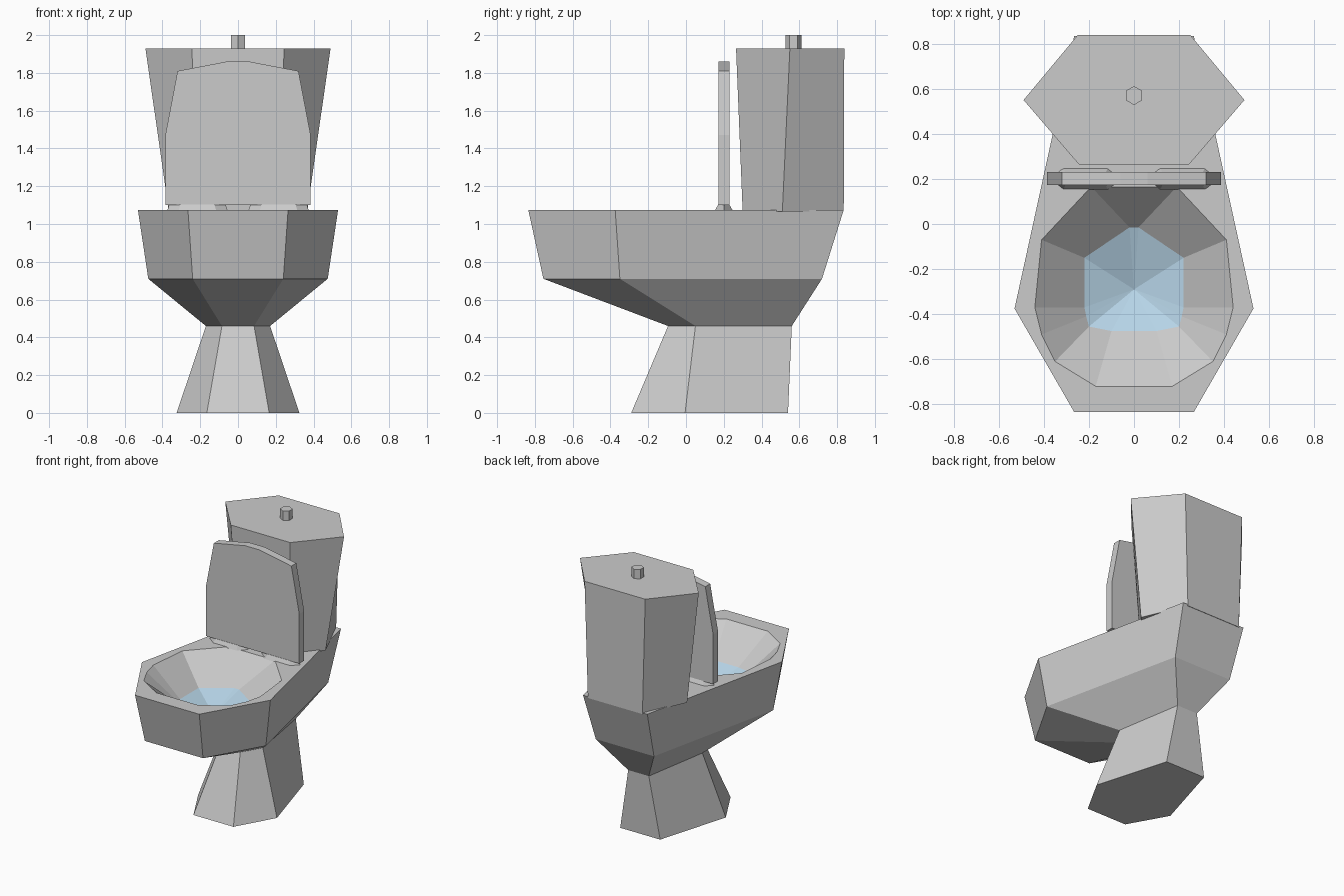
import bpy, bmesh

if "Cube" in bpy.data.objects:
    bpy.data.objects.remove(bpy.data.objects["Cube"])


def mirror_ring(half, z):
    """Right-hand points, front to back, mirrored into a closed ring at height z."""
    return [(x, y, z) for x, y in half] + [(-x, y, z) for x, y in reversed(half)]


def loft(bm, rings, cap_first=True, cap_last=True):
    """Join equal-sized rings with quads and return their vertex loops."""
    loops = [[bm.verts.new(p) for p in ring] for ring in rings]
    for a, b in zip(loops, loops[1:]):
        for i in range(len(a)):
            j = (i + 1) % len(a)
            bm.faces.new((a[i], a[j], b[j], b[i]))
    if cap_first:
        bm.faces.new(loops[0])
    if cap_last:
        bm.faces.new(loops[-1])
    return loops


def finish(bm, name, color=None, recalc=True):
    if recalc:
        bmesh.ops.recalc_face_normals(bm, faces=bm.faces[:])
    mesh = bpy.data.meshes.new(name)
    bm.to_mesh(mesh)
    bm.free()
    obj = bpy.data.objects.new(name, mesh)
    bpy.context.collection.objects.link(obj)
    if color:
        mat = bpy.data.materials.new(name)
        mat.diffuse_color = color
        mat.use_nodes = True
        mat.node_tree.nodes["Principled BSDF"].inputs["Base Color"].default_value = mat.diffuse_color
        mesh.materials.append(mat)
    return obj


def solid(name, rings):
    bm = bmesh.new()
    loft(bm, rings)
    return finish(bm, name)


# Bowl body: hexagonal pedestal and shell, hollowed by a faceted basin
RIM = 1.075
WATER = 0.88
rim_half = [(0.17, -0.72), (0.35, -0.61), (0.41, -0.49),
            (0.44, -0.37), (0.41, -0.07), (0.19, 0.165)]
water_half = [(0.10, -0.475), (0.20, -0.455), (0.212, -0.41),
              (0.22, -0.37), (0.22, -0.15), (0.02, -0.015)]
bm = bmesh.new()
outer = loft(bm, [
    mirror_ring([(0.165, -0.29), (0.325, -0.005), (0.165, 0.54)], 0),
    mirror_ring([(0.085, -0.095), (0.17, 0.05), (0.085, 0.56)], 0.46),
    mirror_ring([(0.24, -0.755), (0.475, -0.35), (0.24, 0.72)], 0.71),
    mirror_ring([(0.265, -0.835), (0.53, -0.375), (0.265, 0.835)], RIM),
], cap_last=False)
basin = loft(bm, [mirror_ring(rim_half, RIM), mirror_ring(water_half, WATER)],
             cap_first=False, cap_last=False)
rim_edges = [bm.edges.get((loop[i - 1], loop[i]))
             for loop in (outer[-1], basin[0]) for i in range(len(loop))]
bmesh.ops.triangle_fill(bm, edges=rim_edges, use_beauty=True)
finish(bm, "bowl")

# Blue basin bottom, sloping to its deepest point
bm = bmesh.new()
ring = [bm.verts.new(p) for p in mirror_ring(water_half, WATER)]
centre = bm.verts.new((0, -0.29, 0.79))
for i in range(len(ring)):
    bm.faces.new((ring[i - 1], ring[i], centre))
finish(bm, "water", (0.47, 0.66, 0.80, 1), recalc=False)

# Cistern, flaring upwards
solid("tank", [
    mirror_ring([(0.20, 0.30), (0.366, 0.51), (0.225, 0.835)], 1.065),
    mirror_ring([(0.245, 0.265), (0.49, 0.55), (0.25, 0.838)], 1.93),
])

# Flush button
bpy.ops.mesh.primitive_cylinder_add(vertices=6, radius=0.042, depth=0.08,
                                    location=(0, 0.57, 1.96))
bpy.context.object.name = "flush_button"

# Raised lid
lid_half = [(0.385, 1.10), (0.385, 1.47), (0.32, 1.81), (0.06, 1.86)]
outline = lid_half + [(-x, z) for x, z in reversed(lid_half)]
solid("lid", [[(x, y, z) for x, z in outline] for y in (0.172, 0.23)])

# Low hinge blocks under the lid
for side, name in ((1, "hinge_right"), (-1, "hinge_left")):
    def hinge_ring(long, flat, depth, z):
        pts = [(-long, 0), (-flat, -depth), (flat, -depth),
               (long, 0), (flat, depth), (-flat, depth)]
        return [(side * 0.215 + x, 0.2 + y, z) for x, y in pts]
    solid(name, [hinge_ring(0.16, 0.10, 0.048, 1.07),
                 hinge_ring(0.15, 0.09, 0.03, 1.102)])
